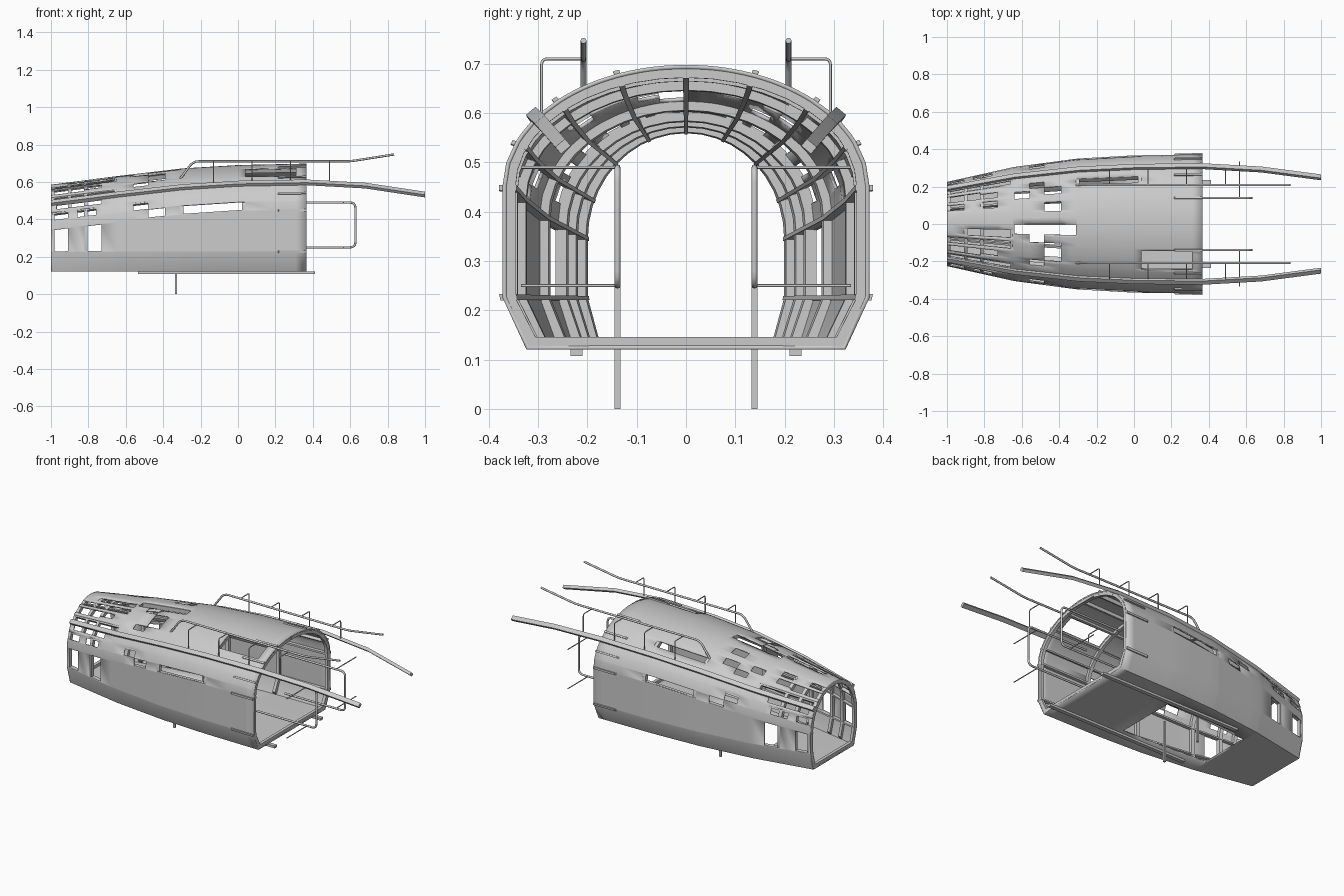
import bpy, bmesh, math
from mathutils import Vector

if "Cube" in bpy.data.objects:
    bpy.data.objects.remove(bpy.data.objects["Cube"])

# Hull stations: x, half width, shoulder height, roof height
ST = [(-1, .225, .345, .585), (-.64, .305, .388, .632), (-.3, .35, .425, .672),
      (0, .367, .445, .69), (.365, .372, .45, .698)]
FLOOR, CHINE = .12, .225


def dims(x):
    x = min(max(x, -1), .365)
    for a, b in zip(ST, ST[1:]):
        if x <= b[0] + 1e-9:
            t = (x - a[0]) / (b[0] - a[0])
            return [a[i] + (b[i] - a[i]) * t for i in (1, 2, 3)]


def hull(x, u, side=1, d=0):
    """u: -70..-50 floor, -50..-30 chine, -30..0 wall, 0..90 roof arch; d = inset."""
    w, zs, zt = dims(x)
    wb = w * .87 - d * .7
    w -= d
    zt -= d
    if u <= -50:
        y, z = wb * (u + 70) / 20, FLOOR + d
    elif u <= -30:
        t = (u + 50) / 20
        y, z = wb + (w - wb) * t, FLOOR + d + (CHINE - FLOOR - d) * t
    elif u <= 0:
        y, z = w, CHINE + (zs - CHINE) * (u + 30) / 30
    else:
        a = math.radians(u)
        y, z = w * math.cos(a), zs + (zt - zs) * math.sin(a)
    return Vector((x, y * side, z))


def finish(name, bm, angle=35):
    bmesh.ops.remove_doubles(bm, verts=bm.verts, dist=1e-5)
    bmesh.ops.recalc_face_normals(bm, faces=bm.faces)
    me = bpy.data.meshes.new(name)
    bm.to_mesh(me)
    bm.free()
    return link(name, me, angle)


def link(name, me, angle=35):
    ob = bpy.data.objects.new(name, me)
    bpy.context.collection.objects.link(ob)
    bpy.ops.object.select_all(action='DESELECT')
    bpy.context.view_layer.objects.active = ob
    ob.select_set(True)
    bpy.ops.object.shade_smooth_by_angle(angle=math.radians(angle))
    return ob


def loft(name, sections):
    bm = bmesh.new()
    rows = [[bm.verts.new(p) for p in s] for s in sections]
    n = len(rows[0])
    for a, b in zip(rows, rows[1:]):
        for i in range(n):
            j = (i + 1) % n
            bm.faces.new((a[i], a[j], b[j], b[i]))
    bm.faces.new(rows[0])
    bm.faces.new(rows[-1])
    return finish(name, bm)


def tube(name, pts, r, rnd=0):
    pts = [Vector(p) for p in pts]
    path = [pts[0]]
    for a, b, c in zip(pts, pts[1:], pts[2:]):
        if rnd:
            p, q = b + (a - b).normalized() * rnd, b + (c - b).normalized() * rnd
            path += [p * (1 - t) ** 2 + b * 2 * t * (1 - t) + q * t * t for t in (0, .25, .5, .75, 1)]
        else:
            path.append(b)
    path.append(pts[-1])
    cu = bpy.data.curves.new(name, 'CURVE')
    cu.dimensions = '3D'
    cu.bevel_depth, cu.bevel_resolution, cu.use_fill_caps = r, 2, True
    sp = cu.splines.new('POLY')
    sp.points.add(len(path) - 1)
    for sp_pt, p in zip(sp.points, path):
        sp_pt.co = (*p, 1)
    tmp = bpy.data.objects.new(name + "_curve", cu)
    bpy.context.collection.objects.link(tmp)
    bpy.context.view_layer.update()
    me = bpy.data.meshes.new_from_object(tmp.evaluated_get(bpy.context.evaluated_depsgraph_get()))
    bpy.data.objects.remove(tmp)
    return link(name, me, 50)


def box(name, x0, x1, y0, y1, z0, z1):
    ring = lambda x: [(x, y0, z0), (x, y1, z0), (x, y1, z1), (x, y0, z1)]
    return loft(name, [ring(x0), ring(x1)])


# Openings: side (0 = both), x range, u range
HOLES = [
    (0, -.64, -.08, -70, -58),
    (0, -.99, -.91, -29, -1), (0, -.82, -.73, -29, -1),
    (0, -1, -.91, 12, 22), (0, -.86, -.76, 12, 22), (0, -.97, -.73, 26, 32),
    (0, -.56, -.48, 12, 22), (0, -.48, -.39, 1, 11), (0, -.31, .04, 1, 11),
    (0, -1, -.65, 39, 46), (0, -1, -.82, 50, 60), (0, -.82, -.73, 53, 60),
    (0, -.56, -.48, 46, 53), (0, -.48, -.39, 53, 61),
    (1, -1, -.91, 64, 72), (1, -.82, -.73, 64, 72), (1, -.64, -.56, 56, 64),
    (1, -.48, -.39, 69, 78), (1, -.31, .04, 46, 53),
    (-1, -1, -.65, 64, 72), (-1, -.91, -.65, 76, 84), (-1, -.64, -.31, 80, 90),
    (-1, -.56, -.48, 72, 80), (-1, -.48, -.39, 61, 72), (-1, .04, .31, 48, 67),
]

# Hull skin on a grid aligned with the openings
xs = sorted({s[0] for s in ST} | {-.2, .18} | {v for h in HOLES for v in h[1:3]})
us = sorted({-70, -50, -30, 0, 34, 90} | {v for h in HOLES for v in h[3:5]})
bm = bmesh.new()
for side in (1, -1):
    grid = [[bm.verts.new(hull(x, u, side)) for u in us] for x in xs]
    for i in range(len(xs) - 1):
        for j in range(len(us) - 1):
            cx, c = (xs[i] + xs[i + 1]) / 2, (us[j] + us[j + 1]) / 2
            if any(h[0] in (0, side) and h[1] < cx < h[2] and h[3] < c < h[4] for h in HOLES):
                continue
            q = [grid[i][j], grid[i + 1][j], grid[i + 1][j + 1], grid[i][j + 1]]
            bm.faces.new(q if side > 0 else q[::-1])
skin = finish("hull_skin", bm, 30)
centre = max(skin.data.polygons, key=lambda p: p.center.z)
mod = skin.modifiers.new("thickness", 'SOLIDIFY')
mod.thickness, mod.offset = .008, (-1 if centre.normal.z > 0 else 1)

# Hoop frames inside the hull
arch = [-50, -30, 0] + list(range(9, 91, 9))
for k, x in enumerate((-.99, -.9, -.815, -.65, -.3, .03, .355)):
    us_r = ([-70] if x in (-.99, .355) else []) + arch
    path = [(u, 1) for u in us_r] + [(u, -1) for u in us_r[-2::-1]]
    h = .0095
    loft(f"hoop_frame_{k}", [[hull(x - h, u, s, .003), hull(x + h, u, s, .003),
                              hull(x + h, u, s, .026), hull(x - h, u, s, .026)] for u, s in path])

# Lengthwise stringers, standing proud at the open rear end
sx = [-1, -.64, -.3, 0, .21, .22, .365]
for u in (-30, 0, 21, 45, 68, 90):
    for side in ((1, -1) if u < 90 else (1,)):
        secs = []
        for x in sx:
            o = -.007 if x > .215 and u < 90 else .003
            secs.append([hull(x, u - 1, side, o), hull(x, u + 1, side, o),
                         hull(x, u + 1, side, .028), hull(x, u - 1, side, .028)])
        loft(f"stringer_{u}_{side}", secs)

for side in (1, -1):
    tag = "right" if side > 0 else "left"
    # Belt rail running past the rear opening
    pts = [hull(s[0], 35, side) for s in ST]
    pts += [Vector((.68, .287 * side, .575)), Vector((1, .245 * side, .527))]
    a = math.radians(50)
    n, t = Vector((0, math.cos(a) * side, math.sin(a))), Vector((0, -math.sin(a) * side, math.cos(a)))
    loft(f"belt_rail_{tag}", [[p + n * i * .009 + t * j * .013 for i, j in
                               ((-1, -1), (1, -1), (1, 1), (-1, 1))] for p in
                              [q + n * .007 for q in pts]])
    # Roof handrail with outboard brackets
    y = .208 * side
    tube(f"roof_handrail_{tag}", [(-.31, y, .615), (-.24, y, .71), (.6, y, .71), (.835, y, .747)], .006, .03)
    for k, x in enumerate((-.13, .075, .28, .49)):
        tube(f"handrail_bracket_{tag}_{k}", [(x, y, .71), (x, .293 * side, .71), (x, .293 * side, .6)], .003, .012)
    # Rear boarding loop and its cross rods
    y = .139 * side
    tube(f"rear_loop_{tag}", [(.22, y, .49), (.628, y, .49), (.628, y, .25), (.22, y, .25)], .006, .03)
    for z in (.25, .49):
        tube(f"cross_rod_{tag}_{z}", [(.565, y, z), (.565, .335 * side, z)], .003)
    # Ground post and floor skid
    box(f"ground_post_{tag}", -.337, -.325, y - .006, y + .006, 0, .25)
    box(f"floor_skid_{tag}", -.535, .412, .222 * side - .012, .222 * side + .012, .107, .121)
